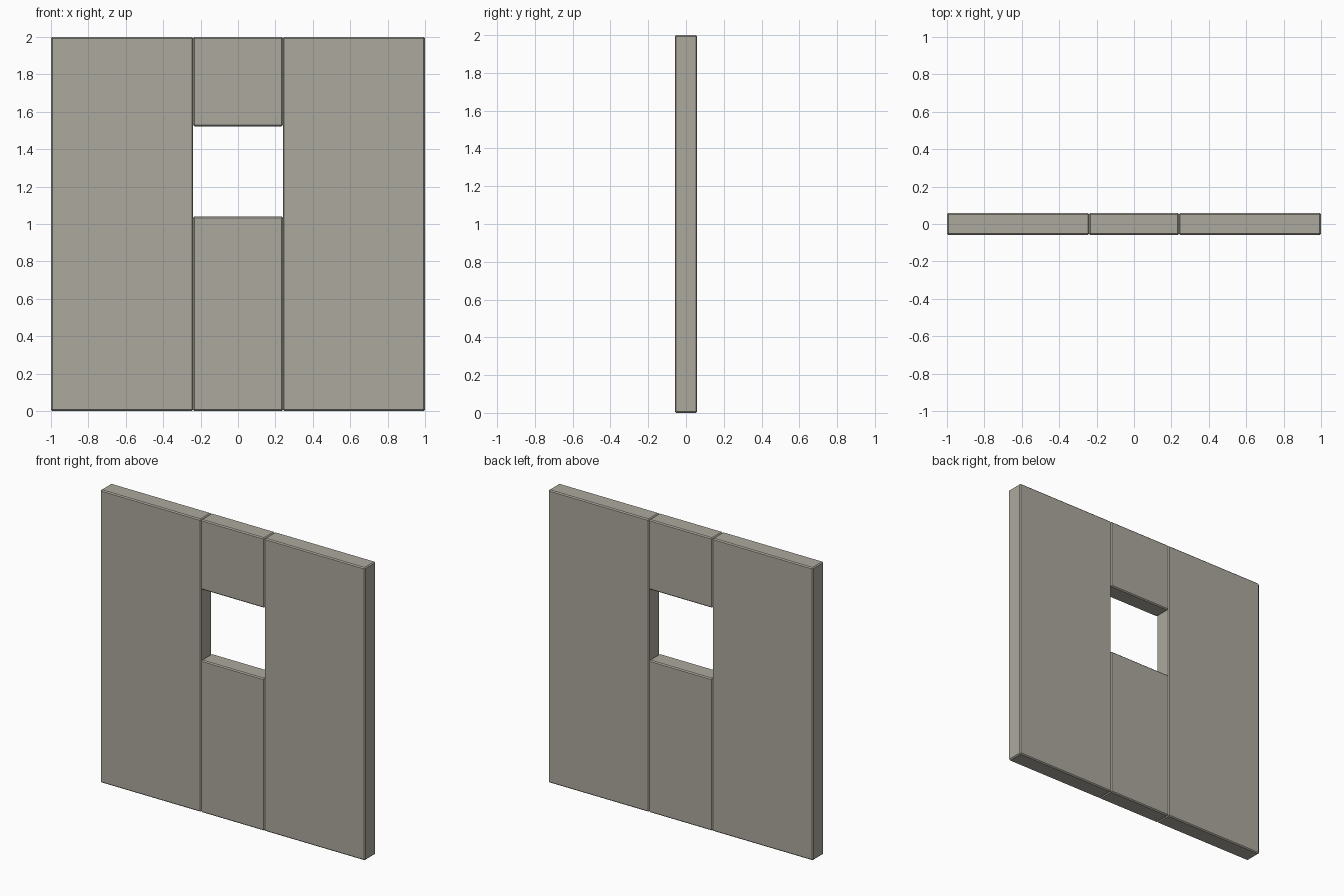
import bpy, bmesh

if "Cube" in bpy.data.objects:
    bpy.data.objects.remove(bpy.data.objects["Cube"])

DEPTH = 0.118   # wall thickness
SEAM = 0.24     # half width of the middle column
BEVEL = 0.007

# warm grey stone
stone = bpy.data.materials.new("stone")
stone.diffuse_color = (0.41, 0.395, 0.34, 1)
stone.use_nodes = True
stone.node_tree.nodes["Principled BSDF"].inputs["Base Color"].default_value = stone.diffuse_color


def panel(name, x0, x1, z0, z1):
    """Box slab with small chamfers on every edge."""
    bm = bmesh.new()
    bmesh.ops.create_cube(bm, size=1)
    for v in bm.verts:
        v.co.x = x0 if v.co.x < 0 else x1
        v.co.y *= DEPTH
        v.co.z = z0 if v.co.z < 0 else z1
    bmesh.ops.bevel(bm, geom=bm.edges[:], offset=BEVEL, segments=1,
                    affect='EDGES', profile=0.5)
    bmesh.ops.recalc_face_normals(bm, faces=bm.faces[:])
    mesh = bpy.data.meshes.new(name)
    bm.to_mesh(mesh)
    bm.free()
    mesh.materials.append(stone)
    obj = bpy.data.objects.new(name, mesh)
    bpy.context.collection.objects.link(obj)


# full-height side slabs
panel("left_wall_slab", -1, -SEAM, 0, 2)
panel("right_wall_slab", SEAM, 1, 0, 2)

# slabs below and above the window opening
panel("lower_window_slab", -SEAM, SEAM, 0, 1.04)
panel("upper_window_slab", -SEAM, SEAM, 1.522, 2)
